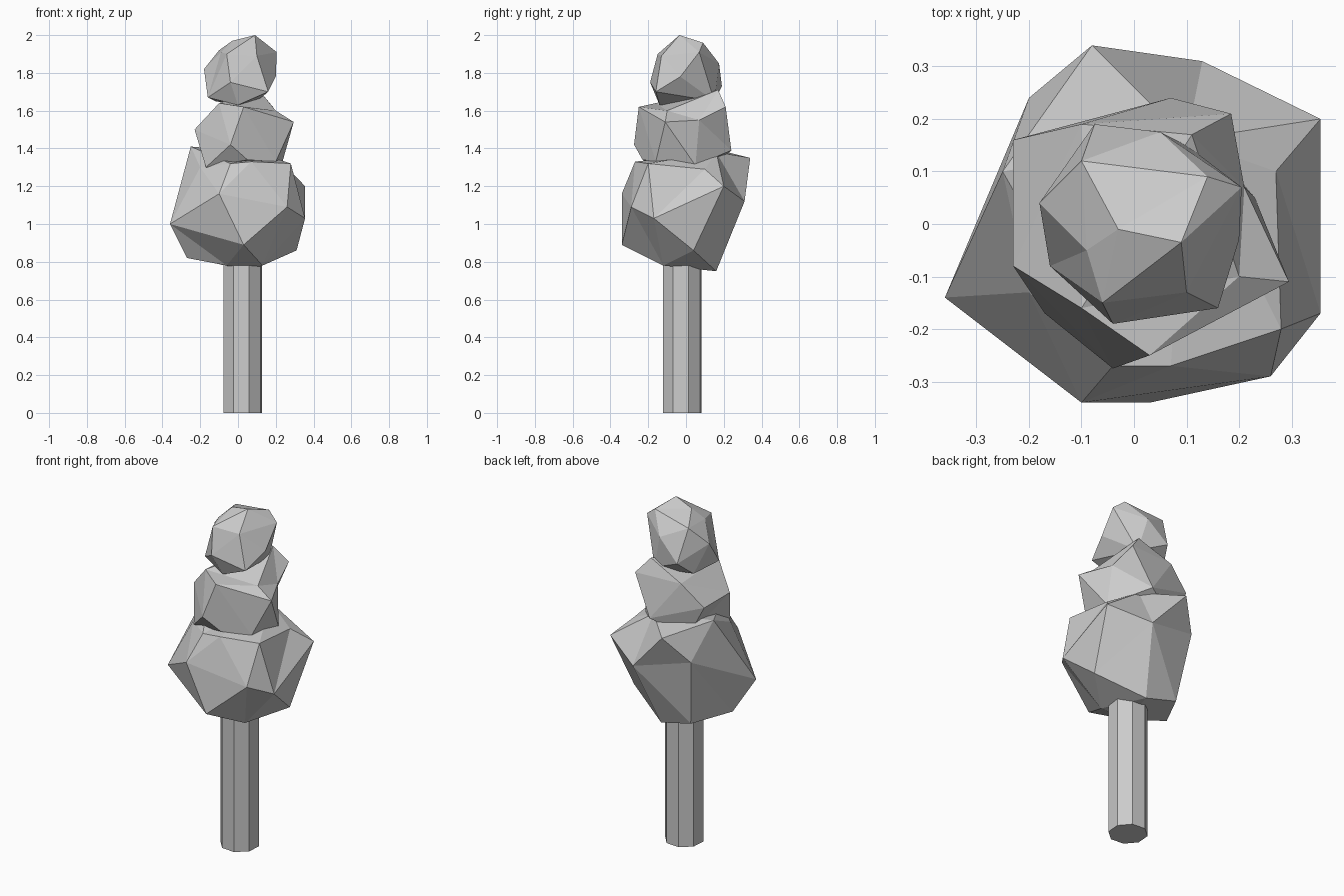
import bpy, bmesh
from mathutils import Vector
from math import pi


def faceted_clump(name, centre, points):
    """Skin a ring of corner points around a centre: hull their directions, then push out to size."""
    c = Vector(centre)
    corners = [Vector(p) for p in points]
    bm = bmesh.new()
    pairs = [(bm.verts.new((p - c).normalized()), p) for p in corners]
    bmesh.ops.convex_hull(bm, input=bm.verts[:])
    bmesh.ops.triangulate(bm, faces=bm.faces[:])
    for v, p in pairs:
        v.co = p
    bmesh.ops.recalc_face_normals(bm, faces=bm.faces[:])
    mesh = bpy.data.meshes.new(name)
    bm.to_mesh(mesh)
    bm.free()
    ob = bpy.data.objects.new(name, mesh)
    bpy.context.collection.objects.link(ob)
    return ob


# Trunk: straight octagonal post
bpy.ops.mesh.primitive_cylinder_add(vertices=8, radius=0.107, depth=0.95,
                                    location=(0.025, -0.02, 0.475),
                                    rotation=(0, 0, pi / 10))
bpy.context.object.name = "trunk"

# Lower foliage
faceted_clump("lower_foliage", (0, 0, 1.08), [
    (-.36, -.14, 1.0), (-.10, -.34, 1.16), (.03, -.34, .89), (.26, -.29, 1.09),
    (.355, -.17, 1.03), (.355, .20, 1.20), (.13, .31, 1.12), (-.08, .34, 1.35),
    (-.04, -.27, 1.32), (.07, -.27, 1.33), (.28, -.20, 1.32), (.27, .10, 1.29),
    (-.25, .10, 1.41), (-.20, .24, 1.20), (-.20, -.13, 1.30), (.31, .04, .86),
    (.05, .16, .75), (-.27, -.05, .82), (.13, -.12, .78), (-.15, .17, .80),
    (-.06, -.12, .78), (.10, .16, 1.38)])

# Middle foliage
faceted_clump("middle_foliage", (0, 0, 1.48), [
    (-.23, -.08, 1.50), (.295, -.11, 1.54), (.03, -.25, 1.62), (-.10, -.16, 1.64),
    (.20, -.10, 1.60), (.185, .21, 1.62), (-.23, .16, 1.50), (.07, .24, 1.39),
    (.11, .17, 1.71), (-.10, .19, 1.62), (-.04, -.275, 1.42), (-.17, -.17, 1.30),
    (.05, -.23, 1.34), (.23, .05, 1.31), (.20, -.16, 1.33), (-.12, .15, 1.30),
    (.21, .07, 1.55)])

# Top foliage
faceted_clump("top_foliage", (0, 0, 1.79), [
    (-.18, .04, 1.82), (.09, -.035, 2.0), (-.03, -.01, 1.97), (.14, .09, 1.96),
    (-.06, -.15, 1.90), (.10, -.13, 1.89), (-.09, -.05, 1.91), (-.04, -.19, 1.75),
    (.16, -.16, 1.70), (.205, .07, 1.91), (.20, -.03, 1.78), (-.075, .19, 1.73),
    (.05, .175, 1.85), (-.10, .12, 1.92), (-.16, -.08, 1.67), (.10, .15, 1.65),
    (0, -.14, 1.63), (-.12, .10, 1.65)])
